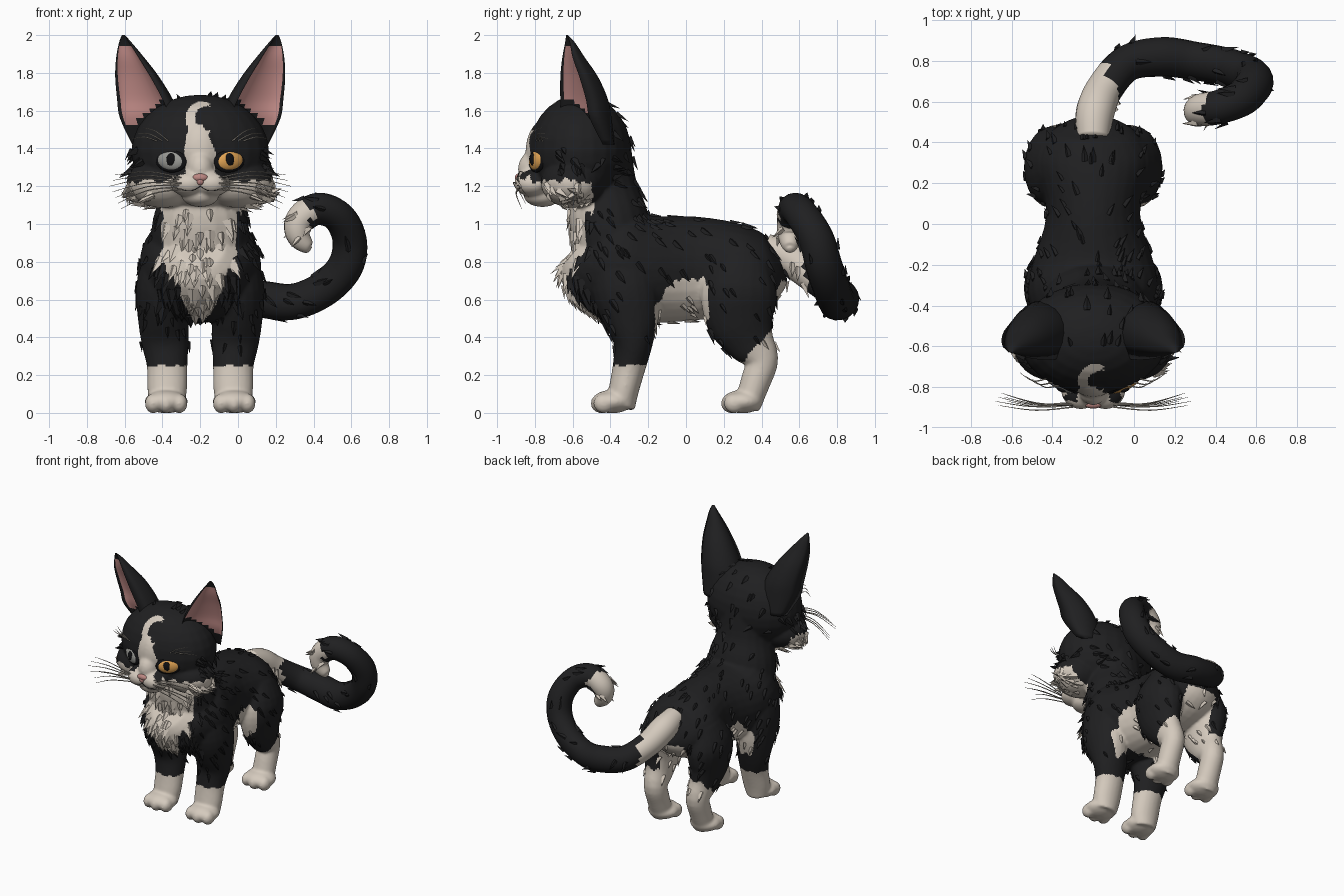
import bpy, bmesh, math, random
from mathutils import Vector, Matrix
from mathutils.bvhtree import BVHTree

random.seed(4)
if "Cube" in bpy.data.objects:
    bpy.data.objects.remove(bpy.data.objects["Cube"])


def material(name, rgb):
    m = bpy.data.materials.new(name)
    m.use_nodes = True
    m.diffuse_color = (*rgb, 1)
    m.node_tree.nodes["Principled BSDF"].inputs["Base Color"].default_value = (*rgb, 1)
    m.node_tree.nodes["Principled BSDF"].inputs["Roughness"].default_value = 0.9
    return m


BLACK = material("black fur", (0.014, 0.014, 0.015))
WHITE = material("cream white fur", (0.66, 0.59, 0.51))
PINK = material("ear pink", (0.66, 0.32, 0.3))
NOSE = material("nose pink", (0.5, 0.24, 0.22))
AMBER = material("amber eye", (0.78, 0.38, 0.09))
GREY = material("pale grey eye", (0.32, 0.32, 0.3))
PUPIL = material("pupil black", (0.006, 0.006, 0.007))
WHISKER = material("whisker beige", (0.55, 0.5, 0.43))


def finish(name, bm, mats, smooth=True):
    bmesh.ops.recalc_face_normals(bm, faces=bm.faces)
    me = bpy.data.meshes.new(name)
    bm.to_mesh(me)
    bm.free()
    ob = bpy.data.objects.new(name, me)
    bpy.context.collection.objects.link(ob)
    ob.location.x = -0.2          # the cat stands off centre, the tail fills the other side
    for m in mats:
        me.materials.append(m)
    for p in me.polygons:
        p.use_smooth = smooth
    return ob


def ball(bm, c, r, turn=Matrix.Identity(4), mat=0):
    m = Matrix.Translation(c) @ turn @ Matrix.Diagonal((*r, 1))
    out = bmesh.ops.create_uvsphere(bm, u_segments=24, v_segments=14, radius=1, matrix=m)
    for f in {f for v in out["verts"] for f in v.link_faces}:
        f.material_index = mat


def spline(pts, n):
    """Catmull-Rom through tuples of any length."""
    out = []
    for i in range(len(pts) - 1):
        a, b, c, d = (pts[max(0, min(len(pts) - 1, i + k))] for k in (-1, 0, 1, 2))
        for j in range(n):
            t = j / n
            out.append([0.5 * (2 * q + (r - p) * t + (2 * p - 5 * q + 4 * r - s) * t * t
                               + (3 * q - p - 3 * r + s) * t ** 3) for p, q, r, s in zip(a, b, c, d)])
    return out + [list(pts[-1])]


def loft(bm, pts, sides=20, n=4):
    """Elliptical tube through (x, y, z, half width, half depth)."""
    pts = spline(pts, n)
    pos = [Vector(p[:3]) for p in pts]
    side, rings, faces = Vector((1, 0, 0)), [], []
    for i, p in enumerate(pts):
        t = (pos[min(i + 1, len(pos) - 1)] - pos[max(i - 1, 0)]).normalized()
        if abs(t.dot(side)) > 0.95:
            side = Vector((0, 1, 0))
        side = (side - t * side.dot(t)).normalized()
        up = t.cross(side)
        rings.append([bm.verts.new(pos[i] + side * p[3] * math.cos(a) + up * p[4] * math.sin(a))
                      for a in (math.tau * k / sides for k in range(sides))])
    for a, b in zip(rings, rings[1:]):
        for k in range(sides):
            j = (k + 1) % sides
            faces.append(bm.faces.new((a[k], a[j], b[j], b[k])))
    faces += [bm.faces.new(rings[0]), bm.faces.new(rings[-1])]
    return faces


# Body, neck, head and legs, fused into one skin
bm = bmesh.new()
loft(bm, [(0, .5, .8, .1, .1), (0, .44, .78, .22, .18), (0, .3, .76, .28, .24), (0, .05, .765, .23, .275),
          (0, -.2, .76, .3, .285), (0, -.36, .79, .32, .31), (0, -.5, .83, .25, .25), (0, -.57, .88, .13, .14)], 28)
loft(bm, [(0, -.36, .8, .28, .2), (0, -.41, 1.03, .25, .21), (0, -.44, 1.2, .2, .18), (0, -.46, 1.4, .2, .17)])
ball(bm, (0, -.56, 1.385), (.365, .27, .3))
ball(bm, (0, -.75, 1.38), (.12, .1, .17))
ball(bm, (0, -.8, 1.29), (.075, .09, .1))
ball(bm, (0, -.76, 1.15), (.1, .1, .06))
for s in (-1, 1):
    ball(bm, (s * .06, -.81, 1.215), (.1, .1, .07))
    ball(bm, (s * .2, -.6, 1.22), (.19, .17, .135))
    loft(bm, [(s * .18, -.34, .85, .12, .16), (s * .195, -.32, .66, .145, .18), (s * .195, -.29, .5, .135, .15),
              (s * .185, -.28, .37, .125, .105), (s * .175, -.3, .25, .108, .088), (s * .175, -.33, .12, .105, .08),
              (s * .18, -.35, .03, .09, .08)])
    loft(bm, [(s * .17, .3, .82, .1, .14), (s * .2, .28, .66, .14, .2), (s * .2, .29, .5, .115, .185),
              (s * .19, .34, .38, .09, .135), (s * .18, .4, .28, .082, .09), (s * .18, .37, .17, .082, .08),
              (s * .18, .32, .03, .085, .07)])
    for y in (-.39, .3):
        ball(bm, (s * .18, y, .06), (.115, .11, .062))
        for k in (-1, 0, 1):
            ball(bm, (s * .18 + k * .07, y - .06 + .015 * abs(k), .05), (.043, .055, .052))
body = finish("body", bm, [])
remesh = body.modifiers.new("fuse", "REMESH")
remesh.mode, remesh.voxel_size = "VOXEL", 0.01
relax = body.modifiers.new("relax", "SMOOTH")
relax.factor, relax.iterations = 0.5, 7
deps = bpy.context.evaluated_depsgraph_get()
skin = bpy.data.meshes.new_from_object(body.evaluated_get(deps))
body.modifiers.clear()
body.data = skin
skin.materials.clear()
for m in (BLACK, WHITE):
    skin.materials.append(m)


def is_white(c):
    u, y, z = c
    a = abs(u)
    jag = .012 * math.sin(70 * u + 40 * y) + .008 * math.sin(130 * y + 3)
    if z > 1.07 and y < -.5:                               # muzzle, cheeks, blaze and forehead curl
        if z < 1.23 + .065 * max(0, 1 - a / .16) + jag:
            return True
        curl = math.hypot(u - .01, z - 1.56) < .088 and math.hypot(u - .035, z - 1.56) > .064 and u < .05
        strip = z < 1.53 and abs(u + .17 * max(0, z - 1.38)) < min(.08, .08 - .34 * (z - 1.4))
        return y < -.65 and (curl or strip)
    if y < -.46 and .44 < z < 1.12:                        # bib
        return a < min(.2, (z - .43) * .5) + jag
    if y < -.1 and z < .25 + jag * .5:                     # front socks
        return True
    if y > .15 and z < .27 + (y - .3) * 1.1 + jag:         # hind socks
        return True
    if -.17 < y + jag < .11 and z < .72 - 4 * (y - .03) ** 2 + jag:
        return True                                        # flank patch
    return y > -.17 and a < .13 and z < .7                 # belly and inner thighs


for p in skin.polygons:
    p.use_smooth = True
    p.material_index = int(is_white(p.center))
for v in skin.vertices:
    v.co.z = max(0, v.co.z)
tree = BVHTree.FromPolygons([v.co for v in skin.vertices], [p.vertices[:] for p in skin.polygons])


def snap(u, z):
    """Point on the front of the face."""
    return tree.ray_cast(Vector((u, -2, z)), Vector((0, 1, 0)))[0]


# Tail: cream root and tip, black between
bm = bmesh.new()
tail_path = [(0, .42, .87, .08, .08), (.01, .55, .82, .095, .095), (.06, .67, .73, .09, .09),
             (.17, .79, .64, .09, .09), (.34, .82, .6, .095, .1), (.5, .8, .59, .09, .1),
             (.66, .77, .66, .09, .1), (.77, .73, .78, .09, .1), (.79, .69, .92, .09, .095),
             (.73, .62, 1.04, .085, .09), (.62, .575, 1.08, .085, .085), (.53, .56, 1.02, .08, .08),
             (.52, .55, .94, .065, .065), (.565, .55, .88, .04, .04), (.585, .55, .865, .012, .012)]
for f in loft(bm, tail_path, 18, 7):
    c = f.calc_center_median()
    edge = .025 * math.sin(50 * c.z + 30 * c.x)
    root = c.x + .6 * (c.y - .7) < .1 + edge and c.y > .48 + edge
    f.material_index = int(root or (c.x < .62 and c.z > .8 and c.x + .3 * c.z < .9 + edge))
tail = finish("tail", bm, [BLACK, WHITE])

# Ears: cupped sections from base to tip, the back leaning inward
levels = [(1.42, .12, .36, -.56, -.44, .12), (1.56, .16, .425, -.65, -.51, .2), (1.66, .2, .44, -.665, -.53, .2),
          (1.78, .265, .45, -.665, -.565, .165), (1.88, .325, .445, -.655, -.6, .105),
          (1.96, .375, .43, -.64, -.615, .045), (2, .4, .415, -.635, -.63, .008)]
N = 10
for s, name in ((1, "left_ear"), (-1, "right_ear")):
    bm = bmesh.new()
    rings = []
    for z, u0, u1, y0, y1, depth in spline(levels, 4):
        mid, half = Vector((u0 + u1, y0 + y1)) / 2, Vector((u1 - u0, y1 - y0)) / 2
        back = Vector((-.55, .83))
        ring = []
        for k in range(2 * N):
            a = math.pi * k / N
            bulge = abs(math.sin(a)) ** .65 if k <= N else .33 * abs(math.sin(a))
            q = mid - half * math.cos(a) + back * depth * bulge
            ring.append(bm.verts.new((s * q.x, q.y, z)))
        rings.append(ring)
    for a, b in zip(rings, rings[1:]):
        for k in range(2 * N):
            j = (k + 1) % (2 * N)
            f = bm.faces.new((a[k], a[j], b[j], b[k]))
            c = f.calc_center_median()
            inside = N + 1 <= k < 2 * N - 1
            f.material_index = int(inside and 1.66 - .8 * (abs(c.x) - .2) < c.z < 1.95)
    bm.faces.new(rings[0])
    bm.faces.new(rings[-1])
    finish(name, bm, [BLACK, PINK])

# Eyes
for s, name, iris in ((1, "left_eye", AMBER), (-1, "right_eye", GREY)):
    bm = bmesh.new()
    turn = Matrix.Rotation(s * .45, 4, "Z") @ Matrix.Rotation(s * -.12, 4, "Y")
    p = snap(s * .155, 1.335) + Vector((0, .008, 0))
    ball(bm, p, (.092, .02, .062), turn, 1)
    ball(bm, p, (.08, .028, .053), turn)
    ball(bm, p + turn @ Vector((s * -.008, -.022, .008)), (.025, .012, .034), turn, 1)
    finish(name, bm, [iris, PUPIL])

# Nose and mouth
bm = bmesh.new()
ball(bm, snap(0, 1.245), (.042, .02, .022))
ball(bm, snap(0, 1.225), (.02, .016, .02))
finish("nose", bm, [NOSE])
bm = bmesh.new()
for s in (-1, 1):
    loft(bm, [(*snap(s * u, z), .002, .002) for u, z in ((0, 1.2), (.04, 1.178), (.09, 1.18), (.13, 1.195))], 6)
finish("mouth", bm, [PUPIL])

# Whiskers on the cheeks and brows
bm = bmesh.new()
for s in (-1, 1):
    for k in range(7):
        root = snap(s * (.1 + .012 * (k % 3)), 1.245 - .01 * k)
        tip = Vector((s * (.48 - .015 * abs(k - 2)), -.83 - .02 * (k % 4), 1.26 - .03 * k))
        mid = (root + tip) / 2 + Vector((0, -.02, .025))
        loft(bm, [(*root, .004, .004), (*mid, .003, .003), (*tip, .001, .001)], 5)
    for k in range(3):
        root = snap(s * (.17 + .03 * k), 1.44)
        tip = root + Vector((s * .13, .03, .07 - .03 * k))
        loft(bm, [(*root, .004, .004), (*((root + tip) / 2 + Vector((0, -.025, .015))), .003, .003),
                  (*tip, .001, .001)], 5)
finish("whiskers", bm, [WHISKER])


# Fur tufts laid over the coat
def tuft(bm, p, flow, length, width, lift):
    n = p.normal.copy()
    d = flow - n * flow.dot(n)
    if d.length < .05:
        return
    d.normalize()
    side, c = n.cross(d) * width, p.center
    base = [c - side - n * .008, c + side - n * .008, c + n * .012 - d * .01, c + d * length + n * lift]
    v = [bm.verts.new(q) for q in base]
    for tri in ((0, 1, 2), (0, 2, 3), (2, 1, 3), (1, 0, 3)):
        bm.faces.new([v[i] for i in tri]).material_index = p.material_index


def scatter(name, mesh, count, keep, flow, length, width, lift):
    bm = bmesh.new()
    pool = [p for p in mesh.polygons if keep(p.center)]
    for p in random.sample(pool, min(count, len(pool))):
        k = random.uniform(.7, 1.25)
        tuft(bm, p, Vector(flow(p.center)), length * k, width * k, lift)
    finish(name, bm, [BLACK, WHITE], False)


scatter("coat_tufts", skin, 220, lambda c: .34 < c.z < 1.08 and not (c.y < -.44 and abs(c.x) < .22),
        lambda c: (0, .5, -.7), .06, .018, .012)
scatter("bib_tufts", skin, 110, lambda c: c.y < -.46 and abs(c.x) < .22 and .5 < c.z < 1.07,
        lambda c: (c.x, 0, -1), .085, .034, .022)
scatter("white_cheek_tufts", skin, 60, lambda c: abs(c.x) > .2 and 1.08 < c.z < 1.22 and -.74 < c.y < -.5,
        lambda c: (math.copysign(1, c.x), .1, -.6), .075, .024, .03)
scatter("black_cheek_tufts", skin, 26, lambda c: abs(c.x) > .3 and 1.27 < c.z < 1.4 and c.y > -.7,
        lambda c: (math.copysign(1, c.x), .2, -.5), .065, .022, .035)
scatter("crown_tufts", skin, 35, lambda c: c.z > 1.1 and c.y > -.6 and (c.z > 1.62 or c.y > -.4),
        lambda c: (c.x, 1, -.3), .06, .02, .02)
scatter("tail_tufts", tail.data, 45, lambda c: c.x > .1, lambda c: (.85 - c.z, 0, c.x - .6), .07, .02, .016)
